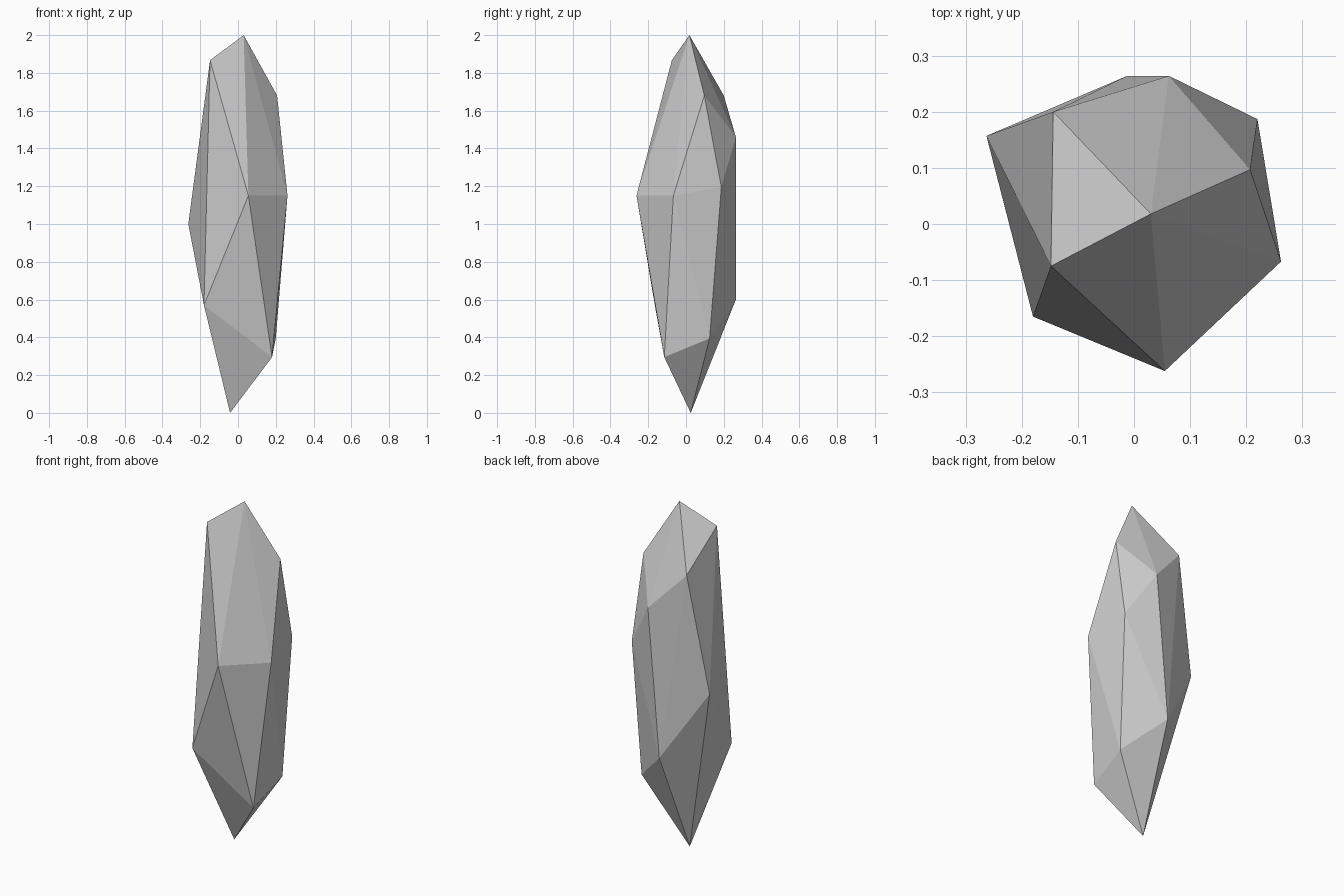
import bpy, bmesh

# Corner points of the irregular crystal, from tip to base
corners = [
    (0.03, 0.018, 2.0),                                            # top tip
    (-0.148, -0.075, 1.867), (0.207, 0.097, 1.68),                 # shoulders
    (-0.144, 0.2, 1.68), (0.062, 0.264, 1.46),
    (0.055, -0.262, 1.15), (0.262, -0.067, 1.15),                  # waist
    (0.22, 0.187, 1.195), (-0.263, 0.157, 1.0),
    (-0.18, -0.165, 0.57), (-0.012, 0.264, 0.6),                   # lower ring
    (0.18, -0.115, 0.295), (0.2, 0.125, 0.395),
    (-0.042, 0.025, 0.0),                                          # bottom tip
]

# Wrap the corners in flat facets
bm = bmesh.new()
for c in corners:
    bm.verts.new(c)
bmesh.ops.convex_hull(bm, input=bm.verts[:])
bmesh.ops.recalc_face_normals(bm, faces=bm.faces[:])

mesh = bpy.data.meshes.new("crystal_shard")
bm.to_mesh(mesh)
bm.free()
shard = bpy.data.objects.new("crystal_shard", mesh)
bpy.context.collection.objects.link(shard)
